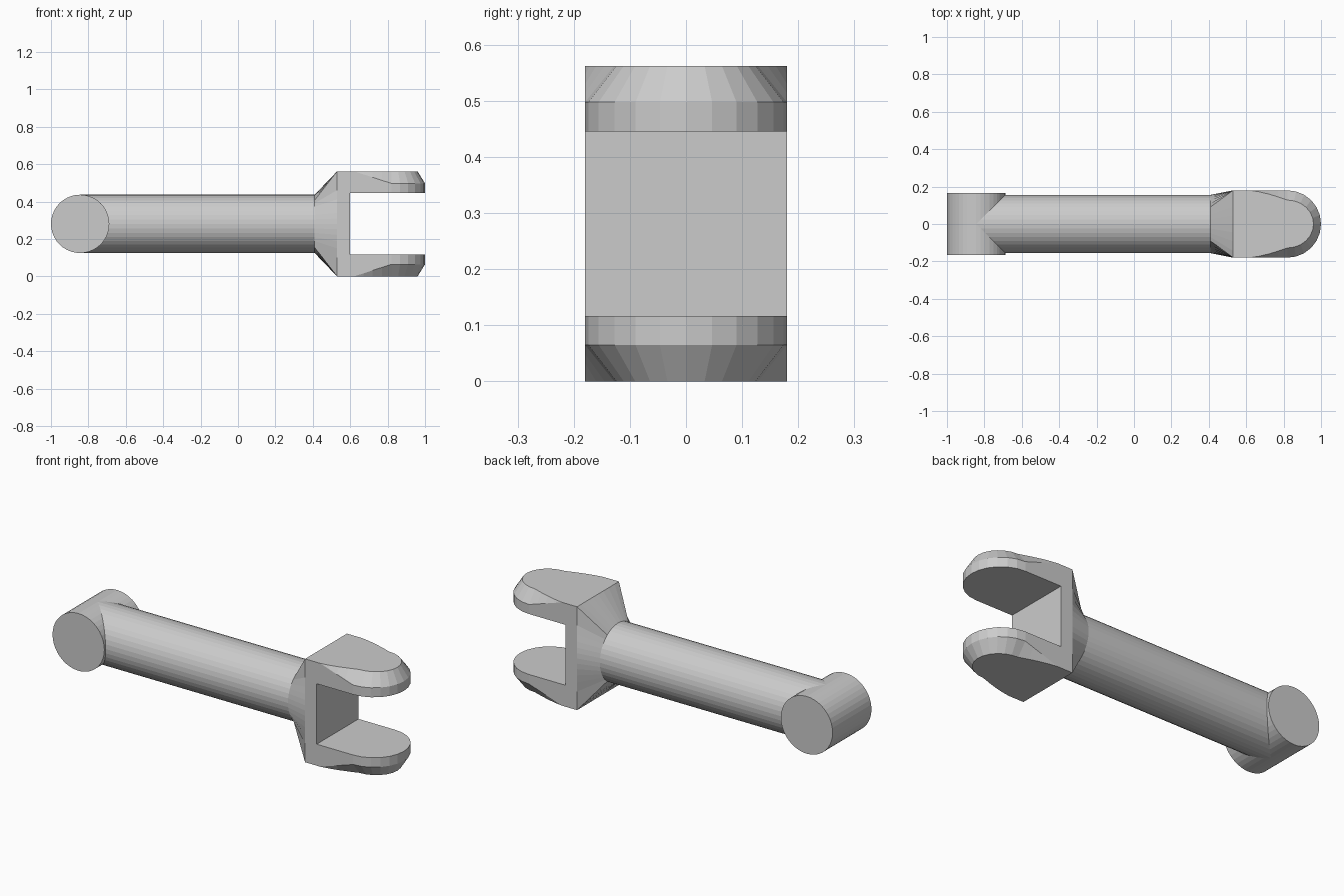
import bpy, bmesh
from math import sin, cos, pi

if "Cube" in bpy.data.objects:
    bpy.data.objects.remove(bpy.data.objects["Cube"])

H, W = 0.5625, 0.18          # fork height and half width
CZ, R, N = H / 2, 0.156, 40  # shaft centre height, radius, sides


def loft(name, rings, cap_start=True, cap_end=True):
    """Skin a list of equally sized closed rings."""
    bm = bmesh.new()
    loops = [[bm.verts.new(p) for p in ring] for ring in rings]
    for a, b in zip(loops, loops[1:]):
        for i in range(len(a)):
            j = (i + 1) % len(a)
            bm.faces.new((a[i], a[j], b[j], b[i]))
    if cap_start:
        bm.faces.new(loops[0])
    if cap_end:
        bm.faces.new(loops[-1])
    bmesh.ops.remove_doubles(bm, verts=bm.verts, dist=1e-5)
    bmesh.ops.recalc_face_normals(bm, faces=bm.faces)
    mesh = bpy.data.meshes.new(name)
    bm.to_mesh(mesh)
    bm.free()
    ob = bpy.data.objects.new(name, mesh)
    bpy.context.collection.objects.link(ob)
    return ob


# Cross pin at the far end
bpy.ops.mesh.primitive_cylinder_add(vertices=N, radius=R, depth=0.334,
                                    location=(-1 + R, 0, CZ), rotation=(pi / 2, 0, 0))
bpy.context.object.name = "cross_pin"

# Shaft
angles = [2 * pi * i / N for i in range(N)]
circle = [(R * cos(a), R * sin(a)) for a in angles]
loft("shaft", [[(x, y, CZ + z) for y, z in circle] for x in (-1 + R, 0.41)], cap_end=False)

# Neck flaring from the round shaft to the rectangular fork
rect = []
for a in angles:
    k = min(W / max(abs(cos(a)), 1e-6), CZ / max(abs(sin(a)), 1e-6))
    rect.append([k * cos(a), k * sin(a)])
for sy in (-1, 1):
    for sz in (-1, 1):
        corner = min(rect, key=lambda p: (p[0] - sy * W) ** 2 + (p[1] - sz * CZ) ** 2)
        corner[:] = [sy * W, sz * CZ]
loft("neck", [[(0.41, y, CZ + z) for y, z in circle],
              [(0.53, y, CZ + z) for y, z in rect]], False, False)

# Fork: U-shaped plan with a chamfer that grows towards the tip
half_out = [(0.53, W), (0.62, W), (0.67, W), (0.72, W), (0.77, W)]
half_in = [(0.53, W), (0.62, W), (0.67, 0.172), (0.72, 0.16), (0.77, 0.145)]
for i in range(7):
    a = pi / 2 * (1 - i / 6)
    half_out.append((0.82 + 0.18 * cos(a), W * sin(a)))
    half_in.append((0.82 + 0.14 * cos(a), 0.128 * sin(a)))


def closed(half):
    return half + [(x, -y) for x, y in half[-2::-1]]


def drop(x):
    return 0.065 * min(1, max(0, (x - 0.62) / 0.2))


outer, inner = closed(half_out), closed(half_in)
fork = loft("fork", [[(x, y, 0) for x, y in inner],
                     [(x, y, drop(x)) for x, y in outer],
                     [(x, y, H - drop(x)) for x, y in outer],
                     [(x, y, H) for x, y in inner]])

# Slot between the two prongs
bpy.ops.mesh.primitive_cube_add(size=1, location=(0.9, 0, CZ))
slot = bpy.context.object
slot.name = "slot_cutter"
slot.scale = (0.6, 0.6, 0.329)
cut = fork.modifiers.new("slot", 'BOOLEAN')
cut.operation, cut.solver, cut.object = 'DIFFERENCE', 'EXACT', slot
bpy.context.view_layer.objects.active = fork
bpy.ops.object.modifier_apply(modifier=cut.name)
bpy.data.objects.remove(slot)

# Open the hidden back of the fork where the neck meets it
bm = bmesh.new()
bm.from_mesh(fork.data)
back = [f for f in bm.faces if f.calc_center_median().x < 0.531]
bmesh.ops.delete(bm, geom=back, context='FACES')
bm.to_mesh(fork.data)
bm.free()
